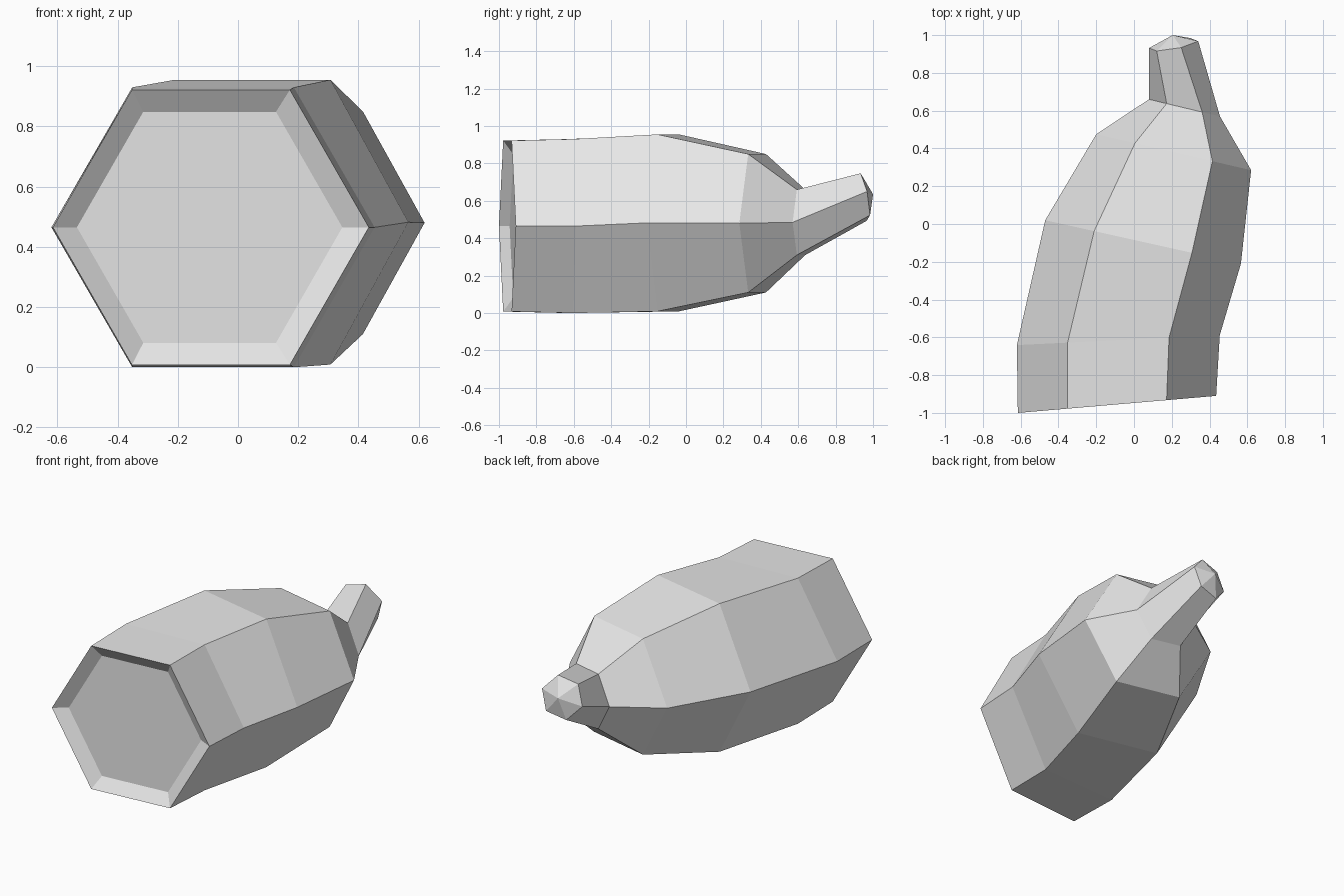
import bpy
import bmesh
from mathutils import Vector

cube = bpy.data.objects.get("Cube")
if cube:
    bpy.data.objects.remove(cube, do_unlink=True)

# One plain grey material
grey = bpy.data.materials.new("plain grey")
grey.use_nodes = True
colour = (0.8, 0.8, 0.8, 1)
grey.diffuse_color = colour
grey.node_tree.nodes["Principled BSDF"].inputs["Base Color"].default_value = colour


def hexagon(bm, centre, across, up):
    """Six corners, anticlockwise from the left tip, in a plane of two half axes."""
    c, u, v = Vector(centre), Vector(across), Vector(up)
    offsets = (-u, -u / 2 - v, u / 2 - v, u, u / 2 + v, v - u / 2)
    return [bm.verts.new(c + o) for o in offsets]


# Cross-sections of the bent body: centre, half width, half height
sections = [
    ((-0.09, -0.955, 0.465), (0.525, 0.045, 0), (0, 0, 0.457)),   # open end
    ((-0.083, -0.615, 0.465), (0.537, 0.026, 0), (0, 0, 0.465)),
    ((0.048, -0.095, 0.482), (0.518, -0.115, 0), (0, 0, 0.473)),  # widest
    ((0.21, 0.38, 0.48), (0.41, -0.095, 0), (0, 0, 0.37)),        # shoulder
    ((0.267, 0.615, 0.485), (0.188, -0.045, 0), (0, 0, 0.175)),   # neck
    ((0.21, 0.95, 0.62), (0.13, 0.018, 0.03), (-0.025, -0.025, 0.112)),
]
bm = bmesh.new()
rings = [hexagon(bm, *s) for s in sections]

# Sunken floor of the open end
centre, across, up = (Vector(p) for p in sections[0])
inward = Vector((-across.y, across.x, 0)).normalized()
floor = hexagon(bm, centre + inward * 0.05, across * 0.84, up * 0.84)
bm.faces.new(floor)
rings.insert(0, floor)

# Walls between neighbouring sections
for a, b in zip(rings, rings[1:]):
    for i in range(6):
        j = (i + 1) % 6
        bm.faces.new((a[i], a[j], b[j], b[i]))

# Low pointed cap on the stem
apex = bm.verts.new((0.205, 1.0, 0.635))
for i in range(6):
    bm.faces.new((rings[-1][i], rings[-1][(i + 1) % 6], apex))

bmesh.ops.recalc_face_normals(bm, faces=bm.faces)
mesh = bpy.data.meshes.new("bent_hexagonal_body")
bm.to_mesh(mesh)
bm.free()
mesh.materials.append(grey)
body = bpy.data.objects.new("bent_hexagonal_body", mesh)
bpy.context.collection.objects.link(body)
